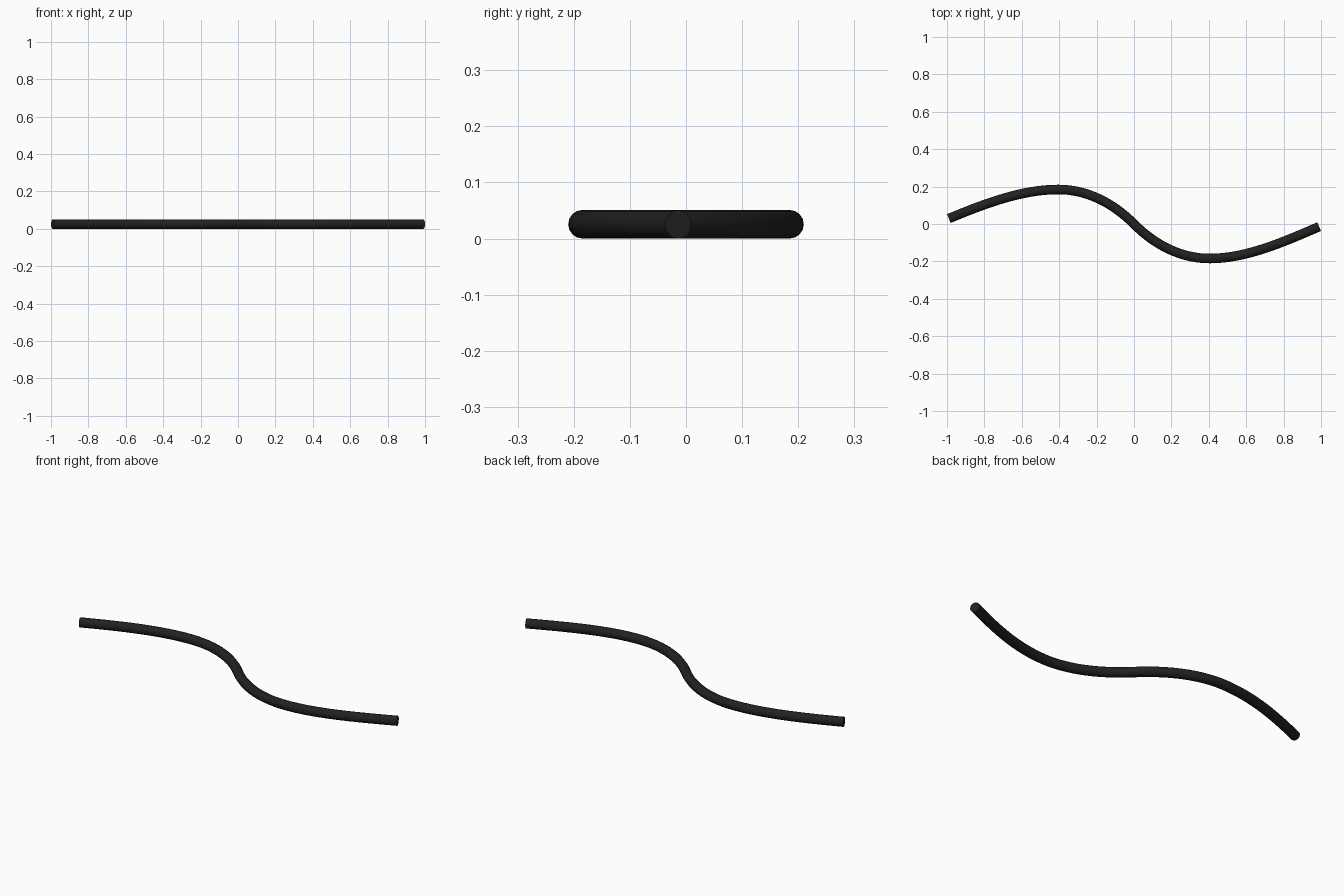
import bpy

if "Cube" in bpy.data.objects:
    bpy.data.objects.remove(bpy.data.objects["Cube"])

RADIUS = 0.0255

# Centre line: (left handle, point, right handle) in plan
path = [
    ((-1.10, -0.018), (-0.99, 0.029), (-0.80, 0.108)),
    ((-0.60, 0.1845), (-0.405, 0.1845), (-0.26, 0.1845)),
    ((-0.12, 0.12), (0.0, 0.0), (0.12, -0.12)),
    ((0.26, -0.1845), (0.405, -0.1845), (0.60, -0.1845)),
    ((0.80, -0.096), (0.99, -0.014), (1.10, 0.034)),
]

# Round bar swept along the S-shaped path
curve = bpy.data.curves.new("curved_rod", 'CURVE')
curve.dimensions = '3D'
curve.twist_mode = 'Z_UP'
curve.bevel_depth = RADIUS
curve.bevel_resolution = 6
curve.use_fill_caps = True
curve.resolution_u = 16
spline = curve.splines.new('BEZIER')
spline.bezier_points.add(len(path) - 1)
for bp, (left, co, right) in zip(spline.bezier_points, path):
    bp.handle_left_type = bp.handle_right_type = 'FREE'
    bp.co = (*co, RADIUS)
    bp.handle_left = (*left, RADIUS)
    bp.handle_right = (*right, RADIUS)

rod = bpy.data.objects.new("curved_rod", curve)
bpy.context.collection.objects.link(rod)
bpy.context.view_layer.objects.active = rod
rod.select_set(True)
bpy.ops.object.convert(target='MESH')
rod = bpy.context.object

# Smooth sides, sharp flat ends
bpy.ops.object.shade_smooth_by_angle()

# Near-black finish
black = bpy.data.materials.new("black")
black.diffuse_color = (0.015, 0.015, 0.015, 1)
black.use_nodes = True
black.node_tree.nodes["Principled BSDF"].inputs["Base Color"].default_value = black.diffuse_color
rod.data.materials.clear()
rod.data.materials.append(black)
